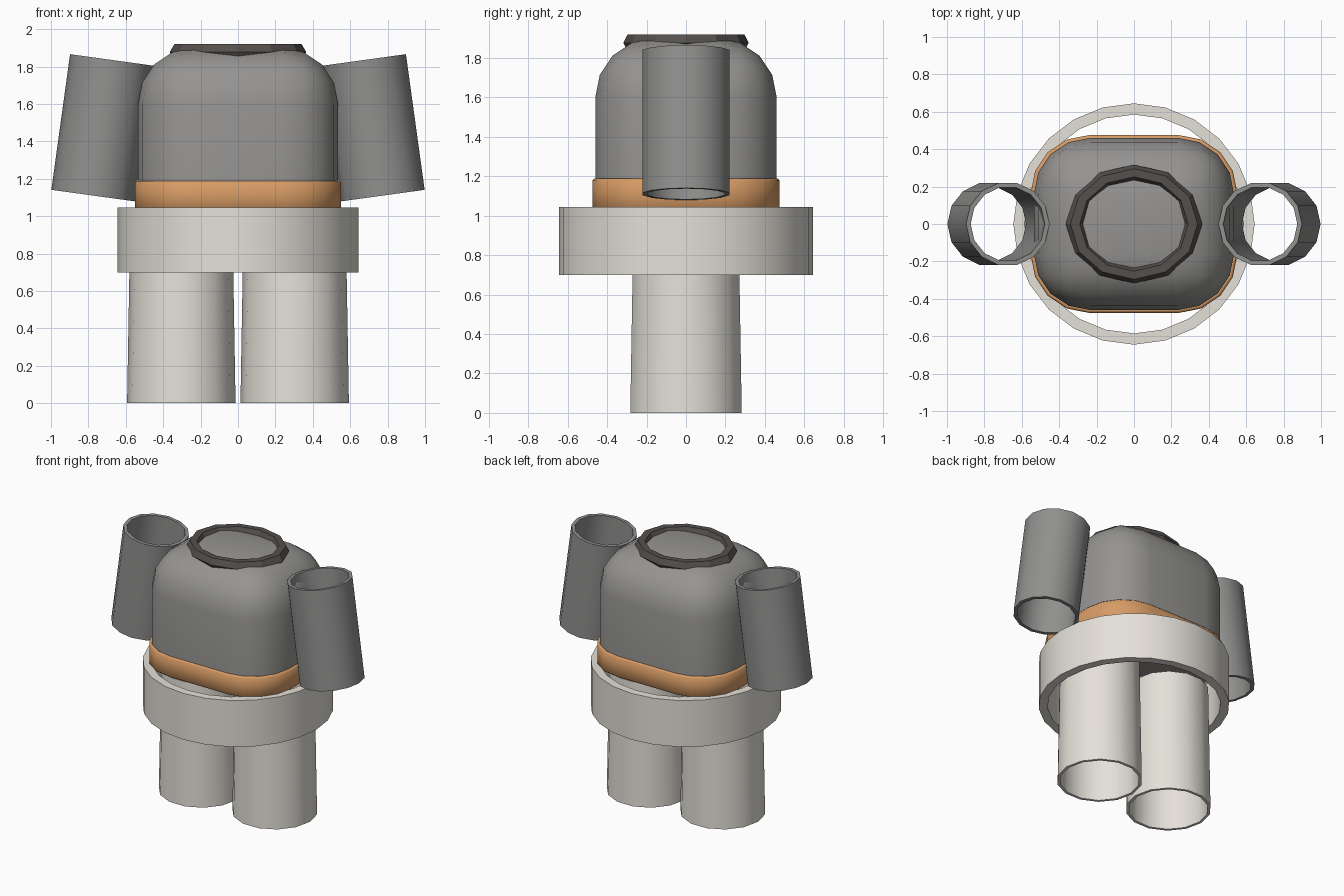
import bpy, bmesh
from math import sin, cos, pi, atan2

if "Cube" in bpy.data.objects:
    bpy.data.objects.remove(bpy.data.objects["Cube"])


def material(name, rgb):
    m = bpy.data.materials.new(name)
    m.diffuse_color = (*rgb, 1)
    m.use_nodes = True
    m.node_tree.nodes["Principled BSDF"].inputs["Base Color"].default_value = m.diffuse_color
    return m


CREAM = material("cream", (0.78, 0.75, 0.69))
GREY = material("warm_grey", (0.30, 0.295, 0.285))
SLEEVE = material("sleeve_grey", (0.28, 0.28, 0.275))
DARK = material("dark_trim", (0.09, 0.08, 0.075))
TAN = material("tan_trim", (0.68, 0.33, 0.13))


def finish(bm, name, mat, loc=(0, 0, 0), rot=(0, 0, 0), angle=40):
    bmesh.ops.recalc_face_normals(bm, faces=bm.faces)
    me = bpy.data.meshes.new(name)
    bm.to_mesh(me)
    bm.free()
    me.materials.append(mat)
    ob = bpy.data.objects.new(name, me)
    bpy.context.collection.objects.link(ob)
    ob.location, ob.rotation_euler = loc, rot
    bpy.context.view_layer.objects.active = ob
    for o in bpy.context.selected_objects:
        o.select_set(False)
    ob.select_set(True)
    bpy.ops.object.shade_smooth_by_angle(angle=angle * pi / 180)
    return ob


def lathe(profile, sides, y_scale=1.0):
    """Revolve a closed (radius, z) profile around z."""
    bm = bmesh.new()
    rings = [[bm.verts.new((r * cos(2 * pi * i / sides), y_scale * r * sin(2 * pi * i / sides), z))
              for r, z in profile] for i in range(sides)]
    n = len(profile)
    for i in range(sides):
        a, b = rings[i], rings[(i + 1) % sides]
        for j in range(n):
            k = (j + 1) % n
            bm.faces.new((a[j], b[j], b[k], a[k]))
    return bm


def tube(r0, r1, z0, z1, wall, sides):
    return lathe([(r0, z0), (r1, z1), (r1 - wall, z1), (r0 - wall, z0)], sides)


def box(hx, hy, z0, z1, radius, round_top):
    """Box with rounded upright edges and, optionally, a rounded top."""
    bm = bmesh.new()
    bmesh.ops.create_cube(bm, size=2)
    for v in bm.verts:
        v.co = (v.co.x * hx, v.co.y * hy, z1 if v.co.z > 0 else z0)

    def chosen(e):
        zs = [v.co.z for v in e.verts]
        upright = abs(zs[0] - zs[1]) > 1e-4
        return upright or (round_top and min(zs) > z1 - 1e-4)

    bmesh.ops.bevel(bm, geom=[e for e in bm.edges if chosen(e)], offset=radius,
                    segments=4, profile=0.5, affect='EDGES', clamp_overlap=True)
    return bm


# Torso
finish(box(0.535, 0.46, 1.04, 1.9, 0.30, True), "torso", GREY)

# Waistband: open rounded wall around the torso hem
band = box(0.552, 0.475, 1.035, 1.188, 0.31, False)
band.normal_update()
bmesh.ops.delete(band, geom=[f for f in band.faces if abs(f.normal.z) > 0.9], context='FACES')
ob = finish(band, "waistband", TAN)
solid = ob.modifiers.new("thickness", 'SOLIDIFY')
solid.thickness, solid.offset = 0.03, -1
bev = ob.modifiers.new("soft_rim", 'BEVEL')
bev.width, bev.segments, bev.limit_method, bev.angle_limit = 0.01, 1, 'ANGLE', pi / 3

# Neck collar: six-sided section swept around an oval
collar = lathe([(0.315 + 0.05 * cos(pi * k / 3), 1.877 + 0.05 * sin(pi * k / 3)) for k in range(6)],
               12, 0.87)
finish(collar, "collar", DARK, angle=20)

# Hip ring
finish(tube(0.645, 0.645, 0.70, 1.045, 0.06, 24), "hip_ring", CREAM)

# Sleeves and trouser legs
for s, side in ((-1, "left"), (1, "right")):
    finish(tube(0.225, 0.225, -0.366, 0.366, 0.025, 14), side + "_sleeve", SLEEVE,
           (s * 0.725, 0, 1.4725), (0, -s * atan2(0.1, 0.725), 0))
    finish(tube(0.29, 0.274, 0, 0.92, 0.02, 14), side + "_leg", CREAM, (s * 0.303, 0, 0))
